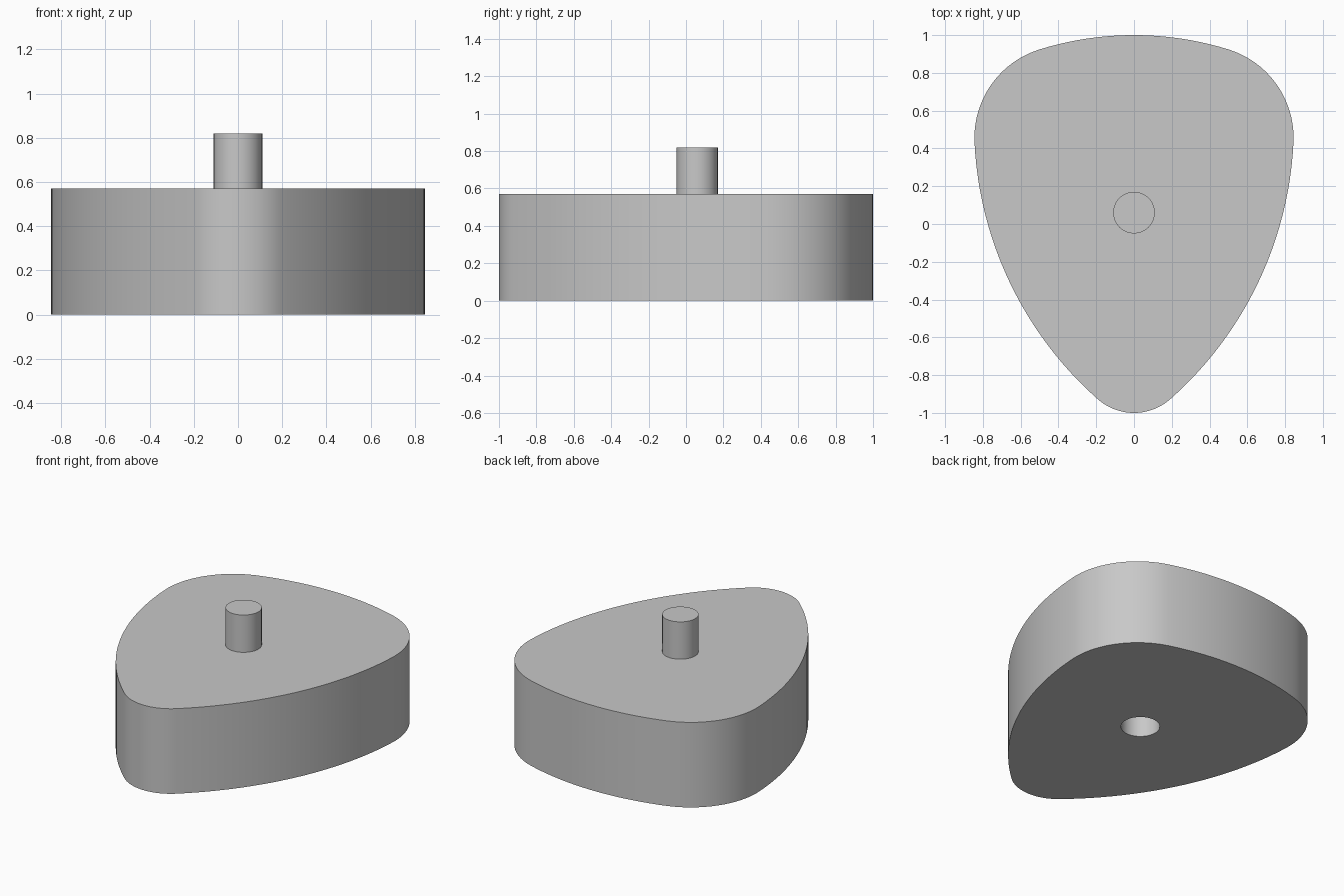
import bpy, bmesh
from math import atan2, cos, sin, pi, hypot, sqrt, radians

if "Cube" in bpy.data.objects:
    bpy.data.objects.remove(bpy.data.objects["Cube"], do_unlink=True)

BODY_TOP, PEG_TOP, HOLE_DEPTH = 0.57, 0.82, 0.26
PEG_Y = 0.06

grey = bpy.data.materials.new("plain grey")
grey.use_nodes = True
grey.diffuse_color = (0.58, 0.58, 0.58, 1)
grey.node_tree.nodes["Principled BSDF"].inputs["Base Color"].default_value = grey.diffuse_color


def arc(center, radius, start, end, steps):
    return [(center[0] + radius * cos(start + (end - start) * i / steps),
             center[1] + radius * sin(start + (end - start) * i / steps))
            for i in range(steps + 1)]


def direction(a, b):
    return atan2(b[1] - a[1], b[0] - a[0])


def prism(name, outline, low, high):
    bm = bmesh.new()
    base = bm.faces.new([bm.verts.new((x, y, low)) for x, y in outline])
    top = bmesh.ops.extrude_face_region(bm, geom=[base], use_keep_orig=True)
    moved = [v for v in top["geom"] if isinstance(v, bmesh.types.BMVert)]
    bmesh.ops.translate(bm, verts=moved, vec=(0, 0, high - low))
    bmesh.ops.recalc_face_normals(bm, faces=bm.faces)
    mesh = bpy.data.meshes.new(name)
    bm.to_mesh(mesh)
    bm.free()
    mesh.materials.append(grey)
    obj = bpy.data.objects.new(name, mesh)
    bpy.context.collection.objects.link(obj)
    return obj


def smooth(obj):
    bpy.ops.object.select_all(action='DESELECT')
    obj.select_set(True)
    bpy.context.view_layer.objects.active = obj
    bpy.ops.object.shade_smooth_by_angle(angle=radians(30))


# Half outline: four arcs that meet tangentially (back, shoulder, side, tip)
shoulder, shoulder_r = (0.355, 0.456), 0.49
tip_r, side_r = 0.29, 1.94
tip = (0, tip_r - 1)
back_r = 1.685
back = (0, 1 - back_r)
gap = hypot(shoulder[0] - tip[0], shoulder[1] - tip[1])
ux, uy = (shoulder[0] - tip[0]) / gap, (shoulder[1] - tip[1]) / gap
reach = side_r - tip_r
along = (gap ** 2 + reach ** 2 - (side_r - shoulder_r) ** 2) / (2 * gap)
across = sqrt(reach ** 2 - along ** 2)
side = (tip[0] + along * ux - across * uy, tip[1] + along * uy + across * ux)

a_back = direction(back, shoulder)
a_side = direction(side, shoulder)
a_tip = direction(side, tip)
half = (arc(back, back_r, pi / 2, a_back, 10)
        + arc(shoulder, shoulder_r, a_back, a_side, 20)[1:]
        + arc(side, side_r, a_side, a_tip, 24)[1:]
        + arc(tip, tip_r, a_tip, -pi / 2, 10)[1:])
outline = half + [(-x, y) for x, y in half[-2:0:-1]]

# Body with a blind socket underneath
body = prism("body", outline, 0, BODY_TOP)
cutter = prism("socket_cutter", arc((0, PEG_Y), 0.118, 0, 2 * pi, 64)[:-1], -0.1, HOLE_DEPTH)
cutter.hide_render = True
cut = body.modifiers.new("socket", 'BOOLEAN')
cut.operation = 'DIFFERENCE'
cut.object = cutter
cut.solver = 'EXACT'
bpy.context.view_layer.objects.active = body
bpy.ops.object.modifier_apply(modifier=cut.name)
bpy.data.objects.remove(cutter, do_unlink=True)
smooth(body)

# Peg on top
peg = prism("peg", arc((0, PEG_Y), 0.11, 0, 2 * pi, 64)[:-1], BODY_TOP, PEG_TOP)
smooth(peg)
